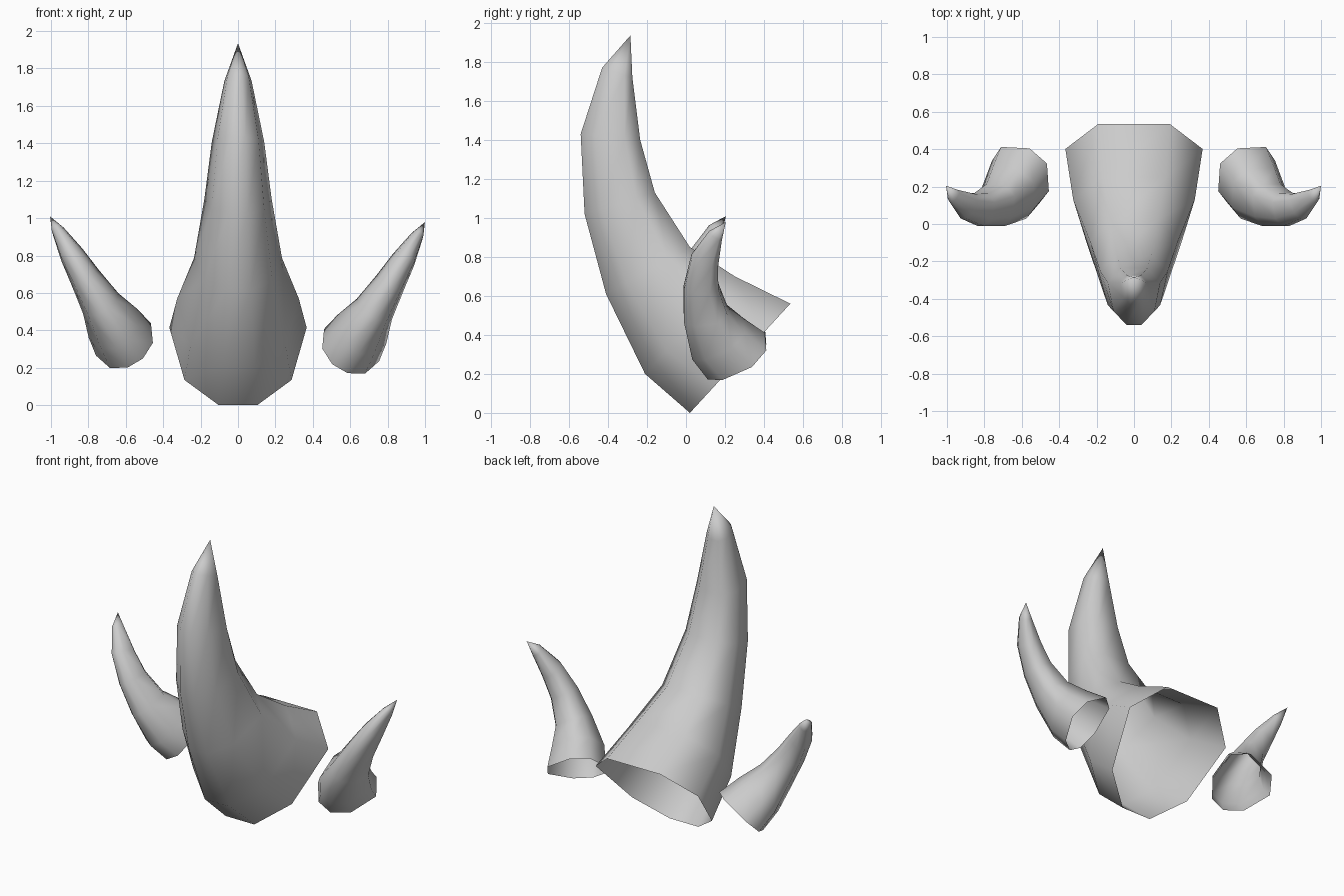
import bpy, bmesh
from mathutils import Matrix, Vector

if "Cube" in bpy.data.objects:
    bpy.data.objects.remove(bpy.data.objects["Cube"])

# Each ring of the horn: outer (y, z), inner (y, z), half width
RINGS = [((0.02, 0.0), (0.535, 0.56), 0.367),
         ((-0.21, 0.20), (0.25, 0.70), 0.325),
         ((-0.41, 0.61), (0.02, 0.85), 0.235),
         ((-0.52, 1.02), (-0.16, 1.13), 0.18),
         ((-0.54, 1.43), (-0.235, 1.40), 0.14),
         ((-0.43, 1.77), (-0.275, 1.72), 0.073)]
TIP = (0, -0.285, 1.935)
# Eight-sided section: (fraction of width, fraction from outer to inner edge)
HALF = [(0.28, 0.0), (0.78, 0.24), (1.0, 0.74), (0.52, 1.0)]
SECTION = HALF + [(-w, t) for w, t in reversed(HALF)]


def horn(name, matrix):
    """Open-based curved horn, lofted through its rings to a point."""
    bm = bmesh.new()
    rings = []
    for (y0, z0), (y1, z1), width in RINGS:
        rings.append([bm.verts.new((w * width, y0 + (y1 - y0) * t, z0 + (z1 - z0) * t))
                      for w, t in SECTION])
    tip = bm.verts.new(TIP)
    for i in range(8):
        j = (i + 1) % 8
        for a, b in zip(rings, rings[1:]):
            bm.faces.new((a[i], a[j], b[j], b[i]))
        bm.faces.new((rings[-1][i], rings[-1][j], tip))
    bm.transform(matrix)
    # Consistent normals, pointing away from the horn's core
    bmesh.ops.recalc_face_normals(bm, faces=bm.faces)
    core = sum((v.co for v in bm.verts), Vector()) / len(bm.verts)
    if sum((f.calc_center_median() - core).dot(f.normal) * f.calc_area() for f in bm.faces) < 0:
        bmesh.ops.reverse_faces(bm, faces=bm.faces)
    for f in bm.faces:
        f.smooth = True
    mesh = bpy.data.meshes.new(name)
    bm.to_mesh(mesh)
    bm.free()
    obj = bpy.data.objects.new(name, mesh)
    bpy.context.collection.objects.link(obj)
    return obj


# Large centre horn
horn("centre_horn", Matrix.Identity(4))

# Small side horns: the same horn scaled, turned outwards and mirrored
size = 0.465
z_axis = Vector((0.224, 0.120, 0.392)).normalized()
x_axis = Vector((-0.0875, 0.437, -0.112)).cross(z_axis).normalized()
y_axis = z_axis.cross(x_axis)
turn = Matrix((x_axis, y_axis, z_axis)).transposed().to_4x4()
side = Matrix.Translation((0.546, 0.101, 0.197)) @ turn @ Matrix.Scale(size, 4)
horn("right_horn", side)
mirror = Matrix.Diagonal((-1, 1, 1, 1))
horn("left_horn", Matrix.Translation((-0.005, 0, 0.03)) @ mirror @ side)
